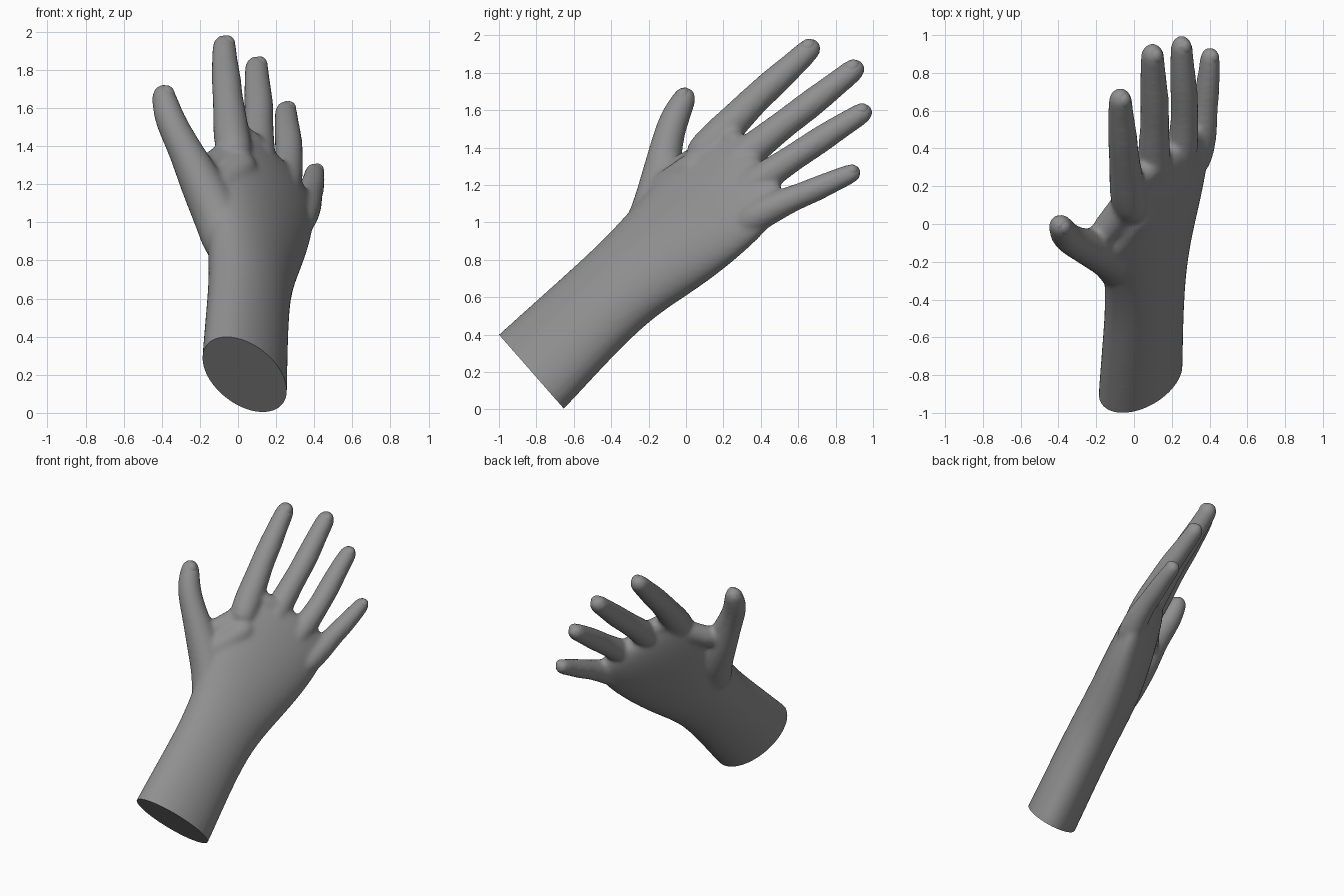
import bpy, bmesh, math
from mathutils import Vector, Matrix

if "Cube" in bpy.data.objects:
    bpy.data.objects.remove(bpy.data.objects["Cube"])

skin = bpy.data.materials.new("grey_skin")
skin.use_nodes = True
GREY = (0.28, 0.28, 0.28, 1)
skin.diffuse_color = GREY
skin.node_tree.nodes["Principled BSDF"].inputs["Base Color"].default_value = GREY

# Frame of the arm: along it, across it, and the centre of the cut end
CUT = Vector((0, -0.825, 0.2))
ALONG = Vector((0, 0.753, 0.66)).normalized()
UP = Vector((0, -ALONG.z, ALONG.y))
SIDE = Vector((1, 0, 0))
DORSAL = Vector((0.74, -0.47, 0.49)).normalized()


def loft(bm, rings, sides):
    """Closed tube through rings given as (centre, half axis, half axis)."""
    loops = []
    for c, u, v in rings:
        angles = [2 * math.pi * i / sides for i in range(sides)]
        loops.append([bm.verts.new(c + u * math.cos(a) + v * math.sin(a)) for a in angles])
    for a, b in zip(loops, loops[1:]):
        for i in range(sides):
            j = (i + 1) % sides
            bm.faces.new((a[i], a[j], b[j], b[i]))
    bm.faces.new(loops[0][::-1])
    bm.faces.new(loops[-1])


def tube(bm, points):
    """Round tube with a domed end through (x, y, z, radius) points."""
    pts = [Vector(p[:3]) for p in points]
    rad = [p[3] * 1.03 + 0.004 for p in points]
    end_dir = (pts[-1] - pts[-2]).normalized()
    tip, r = pts[-1], rad[-1]
    for a in (30, 60, 82):
        pts.append(tip + end_dir * r * 1.1 * math.sin(math.radians(a)))
        rad.append(r * math.cos(math.radians(a)))
    rings = []
    for i, c in enumerate(pts):
        t = (pts[min(i + 1, len(pts) - 1)] - pts[max(i - 1, 0)]).normalized()
        u = DORSAL.cross(t).normalized()
        rings.append((c, u * rad[i], t.cross(u) * rad[i]))
    loft(bm, rings, 16)


bm = bmesh.new()

# Forearm, wrist and palm: distance along, x, height, half width, half thickness, tilt
palm = [
    (-0.15, 0.03, 0.0, 0.296, 0.18, 56),
    (0.0, 0.035, 0.0, 0.295, 0.178, 56),
    (0.3, 0.045, 0.02, 0.278, 0.175, 55),
    (0.65, 0.06, 0.035, 0.265, 0.172, 54),
    (0.9, 0.07, 0.025, 0.305, 0.172, 53),
    (1.13, 0.093, 0.03, 0.355, 0.163, 51),
    (1.4, 0.13, 0.04, 0.382, 0.135, 50),
    (1.55, 0.15, 0.045, 0.355, 0.108, 50),
    (1.64, 0.16, 0.05, 0.295, 0.075, 50),
    (1.67, 0.163, 0.05, 0.18, 0.035, 50),
]
rings = []
for s, x, m, w, t, tilt in palm:
    a = math.radians(tilt)
    wide = SIDE * math.cos(a) - UP * math.sin(a)
    thick = SIDE * math.sin(a) + UP * math.cos(a)
    rings.append((CUT + ALONG * s + SIDE * x + UP * m, wide * w * 1.015, thick * t * 1.015))
loft(bm, rings, 24)

# Fingers, from inside the palm out to the tip
fingers = {
    "index": [(-0.005, 0.03, 1.31, 0.09), (-0.035, 0.16, 1.445, 0.092), (-0.042, 0.265, 1.55, 0.084),
              (-0.055, 0.37, 1.66, 0.074), (-0.06, 0.46, 1.74, 0.075), (-0.07, 0.57, 1.84, 0.064),
              (-0.072, 0.655, 1.92, 0.059)],
    "middle": [(0.11, 0.18, 1.25, 0.09), (0.105, 0.36, 1.395, 0.084), (0.11, 0.53, 1.53, 0.07),
               (0.11, 0.65, 1.62, 0.074), (0.1, 0.79, 1.73, 0.063), (0.098, 0.89, 1.81, 0.059)],
    "ring": [(0.22, 0.24, 1.12, 0.09), (0.262, 0.43, 1.25, 0.079), (0.27, 0.58, 1.35, 0.066),
             (0.265, 0.7, 1.43, 0.07), (0.255, 0.83, 1.515, 0.06), (0.252, 0.935, 1.58, 0.055)],
    "little": [(0.3, 0.26, 0.97, 0.088), (0.36, 0.46, 1.08, 0.079), (0.375, 0.59, 1.135, 0.062),
               (0.385, 0.69, 1.175, 0.063), (0.398, 0.8, 1.225, 0.054), (0.402, 0.88, 1.26, 0.049)],
    "thumb": [(-0.03, -0.3, 0.8, 0.12), (-0.09, -0.18, 1.0, 0.125), (-0.19, -0.137, 1.2, 0.11),
              (-0.272, -0.113, 1.37, 0.085), (-0.335, -0.085, 1.49, 0.077),
              (-0.37, -0.053, 1.575, 0.073), (-0.388, -0.012, 1.655, 0.06)],
}
for points in fingers.values():
    tube(bm, points)

# Webs: thumb to index finger, the muscle behind it, and index to middle finger
tube(bm, [(-0.2, -0.1, 1.26, 0.07), (-0.12, 0.01, 1.3, 0.07), (-0.03, 0.13, 1.38, 0.07)])
tube(bm, [(-0.15, -0.17, 1.14, 0.09), (-0.07, -0.07, 1.2, 0.09), (0.01, 0.03, 1.28, 0.085)])
tube(bm, [(-0.02, 0.22, 1.46, 0.06), (0.04, 0.25, 1.43, 0.065), (0.1, 0.3, 1.38, 0.065)])

bmesh.ops.recalc_face_normals(bm, faces=bm.faces)
mesh = bpy.data.meshes.new("hand_blocks")
bm.to_mesh(mesh)
bm.free()
hand = bpy.data.objects.new("hand", mesh)
bpy.context.collection.objects.link(hand)

# Melt the parts into one smooth skin
sub = hand.modifiers.new("round", "SUBSURF")
sub.levels = sub.render_levels = 2
remesh = hand.modifiers.new("melt", "REMESH")
remesh.mode = "VOXEL"
remesh.voxel_size = 0.014
soften = hand.modifiers.new("soften", "SMOOTH")
soften.factor = 0.5
soften.iterations = 11
bpy.context.view_layer.update()
graph = bpy.context.evaluated_depsgraph_get()
melted = bpy.data.meshes.new_from_object(hand.evaluated_get(graph))
hand.modifiers.clear()
hand.data = melted

# Flat cut across the forearm
bm = bmesh.new()
bm.from_mesh(melted)
for f in bm.faces:
    f.smooth = True
cut = bmesh.ops.bisect_plane(bm, geom=bm.verts[:] + bm.edges[:] + bm.faces[:],
                             plane_co=CUT, plane_no=ALONG, clear_inner=True)
rim = [e for e in cut["geom_cut"] if isinstance(e, bmesh.types.BMEdge)]
cap = bmesh.ops.edgeloop_fill(bm, edges=rim)
for f in cap["faces"]:
    f.smooth = False
    for e in f.edges:
        e.smooth = False
bmesh.ops.recalc_face_normals(bm, faces=bm.faces)
bm.to_mesh(melted)
bm.free()
melted.materials.clear()
melted.materials.append(skin)

# Nails: shallow domes set into the back of each fingertip
for name, points in fingers.items():
    tip, r = Vector(points[-1][:3]), points[-1][3]
    along = (tip - Vector(points[-2][:3])).normalized()
    out = (DORSAL - along * DORSAL.dot(along)).normalized()
    across = along.cross(out)
    frame = Matrix((across, along, out)).transposed().to_4x4()
    frame.translation = tip + out * r * 0.39 + along * 0.006
    bm = bmesh.new()
    bmesh.ops.create_uvsphere(bm, u_segments=24, v_segments=14, radius=1)
    bmesh.ops.scale(bm, vec=(r * 0.7, r * 0.85, r * 0.67), verts=bm.verts)
    bmesh.ops.transform(bm, matrix=frame, verts=bm.verts)
    for f in bm.faces:
        f.smooth = True
    nail_mesh = bpy.data.meshes.new(name + "_nail")
    bm.to_mesh(nail_mesh)
    bm.free()
    nail_mesh.materials.append(skin)
    nail = bpy.data.objects.new(name + "_nail", nail_mesh)
    bpy.context.collection.objects.link(nail)
